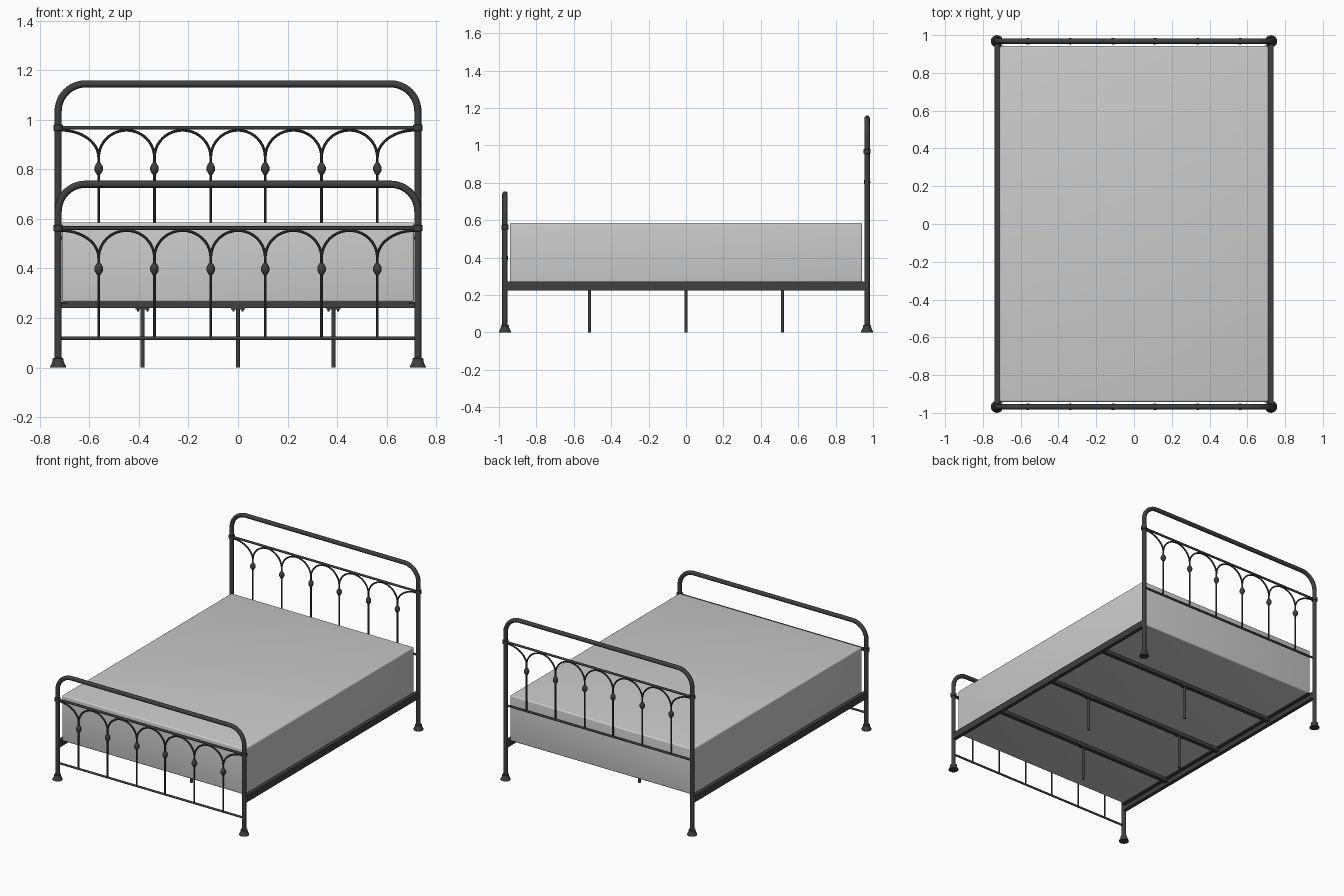
import bpy, bmesh, math
from mathutils import Vector

if "Cube" in bpy.data.objects:
    bpy.data.objects.remove(bpy.data.objects["Cube"])


def material(name, v):
    m = bpy.data.materials.new(name)
    m.diffuse_color = (v, v, v, 1)
    m.use_nodes = True
    m.node_tree.nodes["Principled BSDF"].inputs["Base Color"].default_value = m.diffuse_color
    return m


METAL = material("dark_metal", 0.05)
FABRIC = material("light_grey_fabric", 0.6)


def add(name, mesh, mat, smooth=True):
    ob = bpy.data.objects.new(name, mesh)
    bpy.context.collection.objects.link(ob)
    mesh.materials.clear()
    mesh.materials.append(mat)
    if smooth:
        bpy.ops.object.select_all(action='DESELECT')
        ob.select_set(True)
        bpy.context.view_layer.objects.active = ob
        bpy.ops.object.shade_smooth_by_angle(angle=math.radians(40))
    return ob


def tube(name, pts, r, res=4):
    """Round bar swept along a list of points."""
    cu = bpy.data.curves.new(name, 'CURVE')
    cu.dimensions = '3D'
    cu.bevel_depth = r
    cu.bevel_resolution = res
    cu.use_fill_caps = True
    sp = cu.splines.new('POLY')
    sp.points.add(len(pts) - 1)
    for p, co in zip(sp.points, pts):
        p.co = (*co, 1)
    tmp = bpy.data.objects.new("tmp", cu)
    bpy.context.collection.objects.link(tmp)
    bpy.context.view_layer.update()
    mesh = bpy.data.meshes.new_from_object(
        tmp.evaluated_get(bpy.context.evaluated_depsgraph_get()))
    bpy.data.objects.remove(tmp)
    return add(name, mesh, METAL)


def lathe(name, profile, loc, n=20):
    """Turned part from (radius, height) points."""
    bm = bmesh.new()
    rings = [[bm.verts.new((loc[0] + r * math.cos(2 * math.pi * i / n),
                            loc[1] + r * math.sin(2 * math.pi * i / n),
                            loc[2] + z)) for i in range(n)] for r, z in profile]
    for a, b in zip(rings, rings[1:]):
        for i in range(n):
            j = (i + 1) % n
            bm.faces.new((a[i], a[j], b[j], b[i]))
    bm.faces.new(rings[0][::-1])
    bm.faces.new(rings[-1])
    mesh = bpy.data.meshes.new(name)
    bm.to_mesh(mesh)
    bm.free()
    return add(name, mesh, METAL)


def box(name, lo, hi, mat=METAL, bevel=0):
    bm = bmesh.new()
    bmesh.ops.create_cube(bm, size=1)
    lo, hi = Vector(lo), Vector(hi)
    for v in bm.verts:
        v.co = (lo + hi) / 2 + v.co * (hi - lo)
    if bevel:
        bmesh.ops.bevel(bm, geom=bm.edges[:], offset=bevel, segments=4,
                        profile=0.5, affect='EDGES')
    mesh = bpy.data.meshes.new(name)
    bm.to_mesh(mesh)
    bm.free()
    return add(name, mesh, mat, bevel > 0)


def arc(cx, cz, rx, rz, a0, a1, y, n=20):
    return [(cx + rx * math.cos(a0 + (a1 - a0) * i / n), y,
             cz + rz * math.sin(a0 + (a1 - a0) * i / n)) for i in range(n + 1)]


PX, PY, R, BEND = 0.726, 0.968, 0.0145, 0.11
SPINDLES = [-0.5625, -0.3375, -0.11, 0.11, 0.3375, 0.5625]
PI = math.pi


def end_board(name, y, dz):
    """Headboard or footboard; dz lifts the decorative panel."""
    top, rail, low = 0.74 + dz, 0.563 + dz, 0.118 + dz
    knob, peak = 0.398 + dz, 0.553 + dz
    spring = peak - 0.11
    # posts and bent top rail in one tube
    path = [(-PX, y, 0.01)]
    path += arc(-PX + BEND, top - BEND, BEND, BEND, PI, PI / 2, y, 12)
    path += arc(PX - BEND, top - BEND, BEND, BEND, PI / 2, 0, y, 12)
    path += [(PX, y, 0.01)]
    tube(name + "_frame", path, R)
    # feet and collars
    for x in (-PX, PX):
        lathe(name + "_foot", [(0.032, 0), (0.032, 0.005), (0.027, 0.014),
                               (0.022, 0.026), (0.022, 0.036), (0.0145, 0.04)], (x, y, 0))
        lathe(name + "_collar", [(0.0145, -0.013), (0.0195, -0.011), (0.0195, 0.011),
                                 (0.0145, 0.013)], (x, y, rail))
    # horizontal rails
    tube(name + "_upper_rail", [(-PX, y, rail), (PX, y, rail)], 0.0075)
    tube(name + "_lower_rail", [(-PX, y, low), (PX, y, low)], 0.007)
    # spindles with knobs
    for x in SPINDLES:
        tube(name + "_spindle", [(x, y, low), (x, y, spring + 0.005)], 0.0055, 2)
        lathe(name + "_knob", [(0.006, -0.025), (0.010, -0.020), (0.0165, -0.008),
                               (0.0175, 0), (0.0165, 0.008), (0.010, 0.020),
                               (0.006, 0.025)], (x, y, knob), 16)
    # arches between spindles, half arches at the posts
    for a, b in zip(SPINDLES, SPINDLES[1:]):
        tube(name + "_arch", arc((a + b) / 2, spring, (b - a) / 2, 0.11, PI, 0, y), 0.0055, 2)
    w = PX - 0.012 - SPINDLES[-1]
    for s in (-1, 1):
        tube(name + "_half_arch",
             [(s * x, yy, z) for x, yy, z in arc(PX - 0.012, spring, w, 0.11, PI, PI / 2, y, 14)],
             0.0055, 2)


end_board("footboard", -PY, 0)
end_board("headboard", PY, 0.405)

# angle-iron side rails
for s in (-1, 1):
    def span(x0, x1):
        return sorted((s * x0, s * x1))
    x0, x1 = span(0.713, 0.738)
    box("side_rail", (x0, -PY, 0.225), (x1, PY, 0.271))
    x0, x1 = span(0.69, 0.714)
    box("side_rail_flange", (x0, -0.945, 0.257), (x1, 0.945, 0.263))

# cross bars with support legs and top brackets
for y, legs in ((-0.516, (0,)), (0, (-0.385, 0.385)), (0.516, (0,))):
    box("cross_bar", (-0.715, y - 0.0135, 0.24), (0.715, y + 0.0135, 0.264))
    for x in legs:
        lathe("support_leg", [(0.0085, 0), (0.0085, 0.241)], (x, y, 0), 16)
        box("leg_bracket", (x - 0.028, y - 0.012, 0.234), (x + 0.028, y + 0.012, 0.241))
        for dx in (-0.019, 0.019):
            lathe("bracket_bolt", [(0.004, 0), (0.004, 0.008)], (x + dx, y, 0.227), 8)

# mattress
box("mattress", (-0.711, -0.942, 0.264), (0.711, 0.942, 0.586), FABRIC, 0.01)
